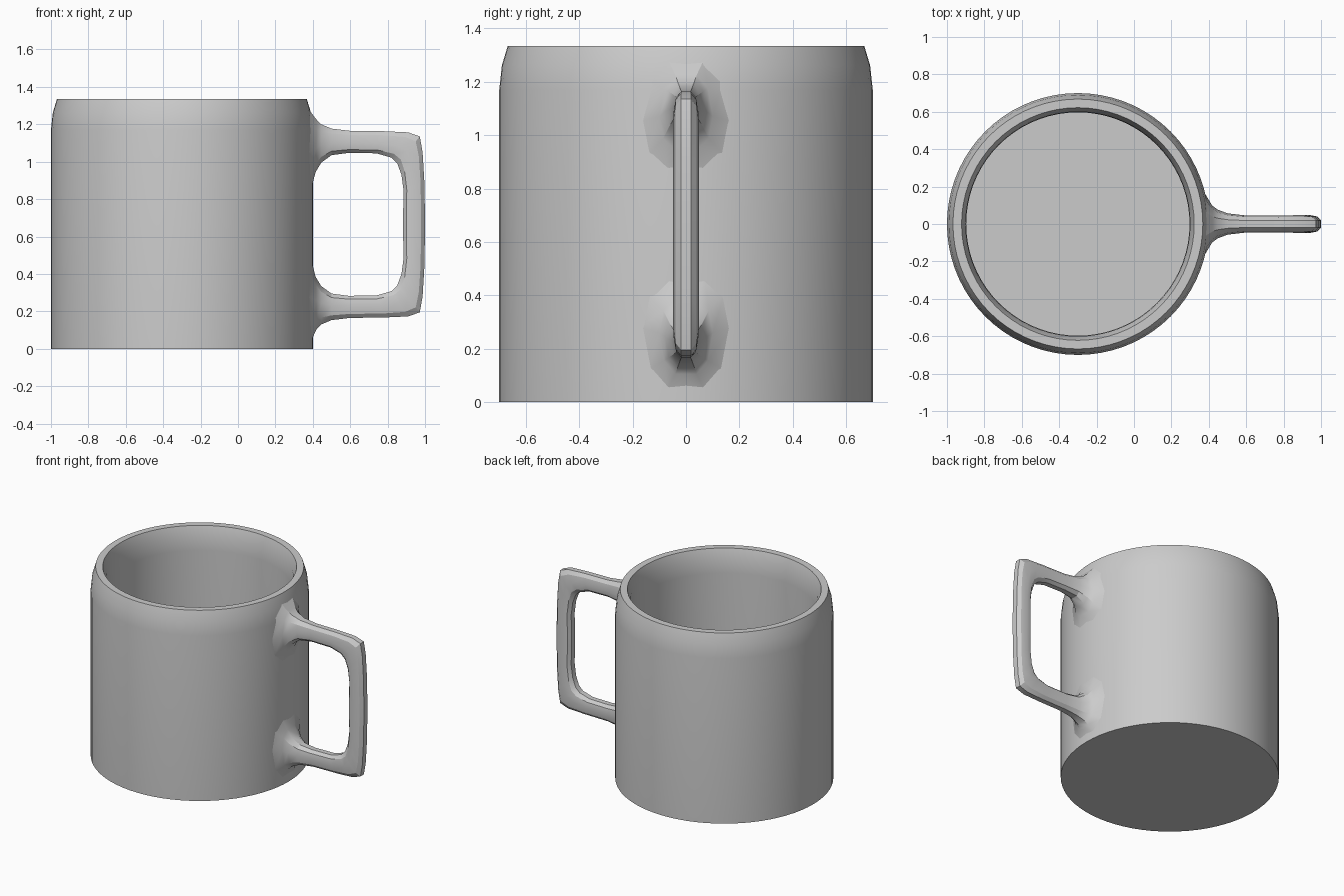
import bpy, bmesh, math

if "Cube" in bpy.data.objects:
    bpy.data.objects.remove(bpy.data.objects["Cube"])

CX, R, MID = -0.3, 0.7, 0.665   # mug axis, radius, handle mid-height
SEG = 72


def finish(name, bm):
    bmesh.ops.recalc_face_normals(bm, faces=bm.faces)
    mesh = bpy.data.meshes.new(name)
    bm.to_mesh(mesh)
    bm.free()
    ob = bpy.data.objects.new(name, mesh)
    bpy.context.collection.objects.link(ob)
    bpy.ops.object.select_all(action='DESELECT')
    ob.select_set(True)
    bpy.context.view_layer.objects.active = ob
    bpy.ops.object.shade_smooth_by_angle(angle=math.radians(25))
    return ob


def loft(bm, rings):
    """Bridge successive vertex rings and cap both ends."""
    loops = [[bm.verts.new(p) for p in ring] for ring in rings]
    n = len(loops[0])
    for a, b in zip(loops, loops[1:]):
        for i in range(n):
            j = (i + 1) % n
            bm.faces.new((a[i], a[j], b[j], b[i]))
    bm.faces.new(loops[0])
    bm.faces.new(loops[-1])


# Mug body: outside wall, rounded shoulder, flat rim, hollow inside
profile = [(0.7, 0.0), (0.7, 1.17), (0.69, 1.262), (0.668, 1.335),
           (0.622, 1.335), (0.6, 1.265), (0.597, 1.17), (0.597, 0.09)]
bm = bmesh.new()
loft(bm, [[(CX + r * math.cos(2 * math.pi * k / SEG),
            r * math.sin(2 * math.pi * k / SEG), z) for k in range(SEG)]
          for r, z in profile])
finish("mug_body", bm)


# Handle: sections given as outer point, inner point and half-width
def wall_radius(z):
    return R - max(0.0, z - 1.17) * 0.16


half = [((0.42, 1.225), (0.415, 0.945), 0.10),
        ((0.445, 1.2), (0.445, 0.995), 0.078),
        ((0.5, 1.177), (0.5, 1.035), 0.057),
        ((0.6, 1.165), (0.59, 1.047), 0.046),
        ((0.78, 1.163), (0.74, 1.045), 0.045),
        ((0.91, 1.157), (0.82, 1.022), 0.047),
        ((0.972, 1.135), (0.852, 0.99), 0.048),
        ((0.987, 1.05), (0.874, 0.93), 0.048),
        ((0.996, 0.9), (0.886, 0.84), 0.049),
        ((1.0, 0.7), (0.882, 0.7), 0.049)]
side = [(0.0, 0.4), (0.18, 0.82), (0.55, 1.0), (0.85, 0.85), (1.0, 0.4)]
section = side + [(t, -s) for t, s in reversed(side)]


def ring(o, i, w, flip):
    pts = []
    for t, s in section:
        z = o[1] + t * (i[1] - o[1])
        pts.append((o[0] + t * (i[0] - o[0]), w * s, 2 * MID - z if flip else z))
    return pts


def root(flip):
    """Flared foot that follows the curved wall."""
    pts = []
    for _, y, z in ring((0.4, 1.285), (0.4, 0.86), 0.17, flip):
        pts.append((CX + math.sqrt(wall_radius(z) ** 2 - y * y) - 0.004, y, z))
    return pts


rings = [root(False)] + [ring(*h, False) for h in half]
rings += [ring(*h, True) for h in reversed(half)] + [root(True)]
bm = bmesh.new()
loft(bm, rings)
finish("handle", bm)
